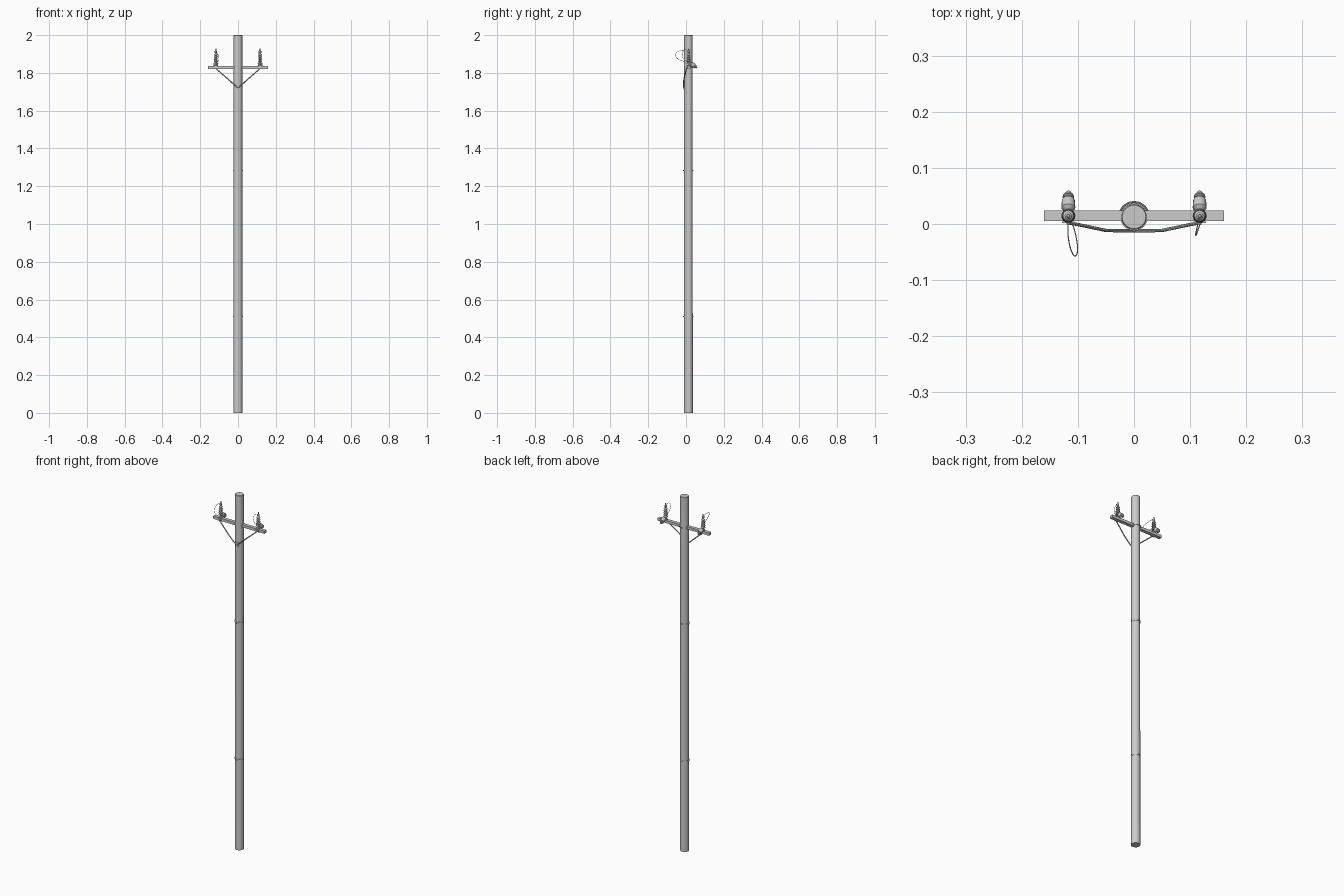
import bpy, math
from mathutils import Matrix, Vector

if "Cube" in bpy.data.objects:
    bpy.data.objects.remove(bpy.data.objects["Cube"])

PY = 0.0125  # pole axis offset in y


def finish(ob, angle=35):
    bpy.ops.object.select_all(action='DESELECT')
    ob.select_set(True)
    bpy.context.view_layer.objects.active = ob
    if ob.type == 'CURVE':
        bpy.ops.object.convert(target='MESH')
    bpy.ops.object.shade_smooth_by_angle(angle=math.radians(angle))
    return bpy.context.object


def mesh_object(name, verts, faces):
    me = bpy.data.meshes.new(name)
    me.from_pydata(verts, [], faces)
    me.update()
    ob = bpy.data.objects.new(name, me)
    bpy.context.collection.objects.link(ob)
    return ob


def lathe(name, profile, base, axis=(0, 0, 1), n=16):
    # profile of (radius, height), spun around axis and capped
    m = Matrix.Translation(base) @ Vector(axis).to_track_quat('Z', 'Y').to_matrix().to_4x4()
    verts = [m @ Vector((r * math.cos(2 * math.pi * i / n), r * math.sin(2 * math.pi * i / n), h))
             for r, h in profile for i in range(n)]
    faces = [(k * n + i, k * n + (i + 1) % n, (k + 1) * n + (i + 1) % n, (k + 1) * n + i)
             for k in range(len(profile) - 1) for i in range(n)]
    faces.append(tuple(range(n))[::-1])
    faces.append(tuple((len(profile) - 1) * n + i for i in range(n)))
    return finish(mesh_object(name, verts, faces))


def box(name, center, size):
    bpy.ops.mesh.primitive_cube_add(size=1, location=center)
    ob = bpy.context.object
    ob.name = name
    ob.scale = size
    bpy.ops.object.transform_apply(location=False, rotation=False, scale=True)
    return ob


def tube(name, points, radius, smooth=False, res=2):
    cu = bpy.data.curves.new(name, 'CURVE')
    cu.dimensions = '3D'
    cu.bevel_depth = radius
    cu.bevel_resolution = res
    cu.use_fill_caps = True
    if smooth:
        sp = cu.splines.new('BEZIER')
        sp.bezier_points.add(len(points) - 1)
        for bp, p in zip(sp.bezier_points, points):
            bp.co = p
            bp.handle_left_type = bp.handle_right_type = 'AUTO'
        cu.resolution_u = 8
    else:
        sp = cu.splines.new('POLY')
        sp.points.add(len(points) - 1)
        for q, p in zip(sp.points, points):
            q.co = (*p, 1)
    ob = bpy.data.objects.new(name, cu)
    bpy.context.collection.objects.link(ob)
    return finish(ob)


# Pole with a slightly bevelled top
lathe("pole", [(0.0235, 0), (0.0225, 1.998), (0.021, 2.0)], (0, PY, 0), n=32)

# Thin bands with side lugs round the pole
for i, z in enumerate((0.51, 1.283)):
    lathe(f"pole_band_{i}", [(0.0243, -0.004), (0.0243, 0.004)], (0, PY, z), n=32)
    for k in range(4):
        a = k * math.pi / 2
        lathe(f"band_bolt_{i}_{k}", [(0.003, 0), (0.003, 0.0045)],
              (0.023 * math.cos(a), PY + 0.023 * math.sin(a), z),
              (math.cos(a), math.sin(a), 0), 6)

# Crossarm running through the pole
box("crossarm", (0, 0.0145, 1.828), (0.32, 0.019, 0.015))

# Clamp hoop behind the pole
hoop = [(0.027 * math.cos(math.pi * t / 8), PY + 0.027 * math.sin(math.pi * t / 8), 1.828)
        for t in range(9)]
tube("clamp_hoop", hoop, 0.0018)

# Brace foot plate and bolt
box("brace_plate", (0, -0.0105, 1.724), (0.016, 0.003, 0.026))
lathe("brace_bolt", [(0.004, 0), (0.004, 0.002)], (0, -0.011, 1.724), (0, -1, 0), 6)

# Upright insulator: pin, sheds and cap
upright = [(0.010, 0), (0.010, 0.005), (0.005, 0.007), (0.005, 0.014)]
for s in range(5):
    h = 0.014 + s * 0.011
    upright += [(0.0065, h), (0.0125 - s * 0.0006, h + 0.002),
                (0.0115 - s * 0.0006, h + 0.0045), (0.006, h + 0.007)]
upright += [(0.005, 0.070), (0.0065, 0.072), (0.0065, 0.080), (0.003, 0.083), (0.0025, 0.093)]

# Tilted bell insulator
bell = [(0.006, 0), (0.006, 0.012), (0.0085, 0.014), (0.0125, 0.018), (0.0115, 0.034),
        (0.010, 0.037), (0.006, 0.038), (0.006, 0.040), (0.0105, 0.042), (0.009, 0.0455),
        (0.005, 0.047), (0.005, 0.051), (0.003, 0.053)]

for side, s in (("left", -1), ("right", 1)):
    x = s * 0.117
    lathe(f"{side}_upright_insulator", upright, (x, 0.0145, 1.835))
    lathe(f"{side}_bell_insulator", bell, (x, 0.014, 1.857), (0, 0.83, -0.56))
    # Brace strut from pole face to arm
    tube(f"{side}_brace", [(0, -0.012, 1.722), (s * 0.02, -0.012, 1.737),
                           (s * 0.05, -0.0115, 1.765), (s * 0.10, -0.001, 1.808),
                           (s * 0.117, 0.002, 1.823)], 0.003)
    box(f"{side}_brace_end", (x, 0.003, 1.826), (0.022, 0.003, 0.010))
    lathe(f"{side}_arm_bolt", [(0.0035, 0), (0.0035, 0.003)], (x, 0.002, 1.827), (0, -1, 0), 6)

# Jumper wires between upright and bell insulators
tube("left_wire", [(-0.117, 0.013, 1.918), (-0.117, -0.025, 1.919), (-0.107, -0.056, 1.900),
                   (-0.101, -0.050, 1.880), (-0.105, -0.015, 1.862), (-0.113, 0.010, 1.858),
                   (-0.122, 0.044, 1.845)], 0.001, True)
tube("right_wire", [(0.117, 0.013, 1.918), (0.112, -0.008, 1.921), (0.110, -0.020, 1.900),
                    (0.113, -0.014, 1.876), (0.118, 0.002, 1.861), (0.122, 0.018, 1.857)],
     0.001, True)
